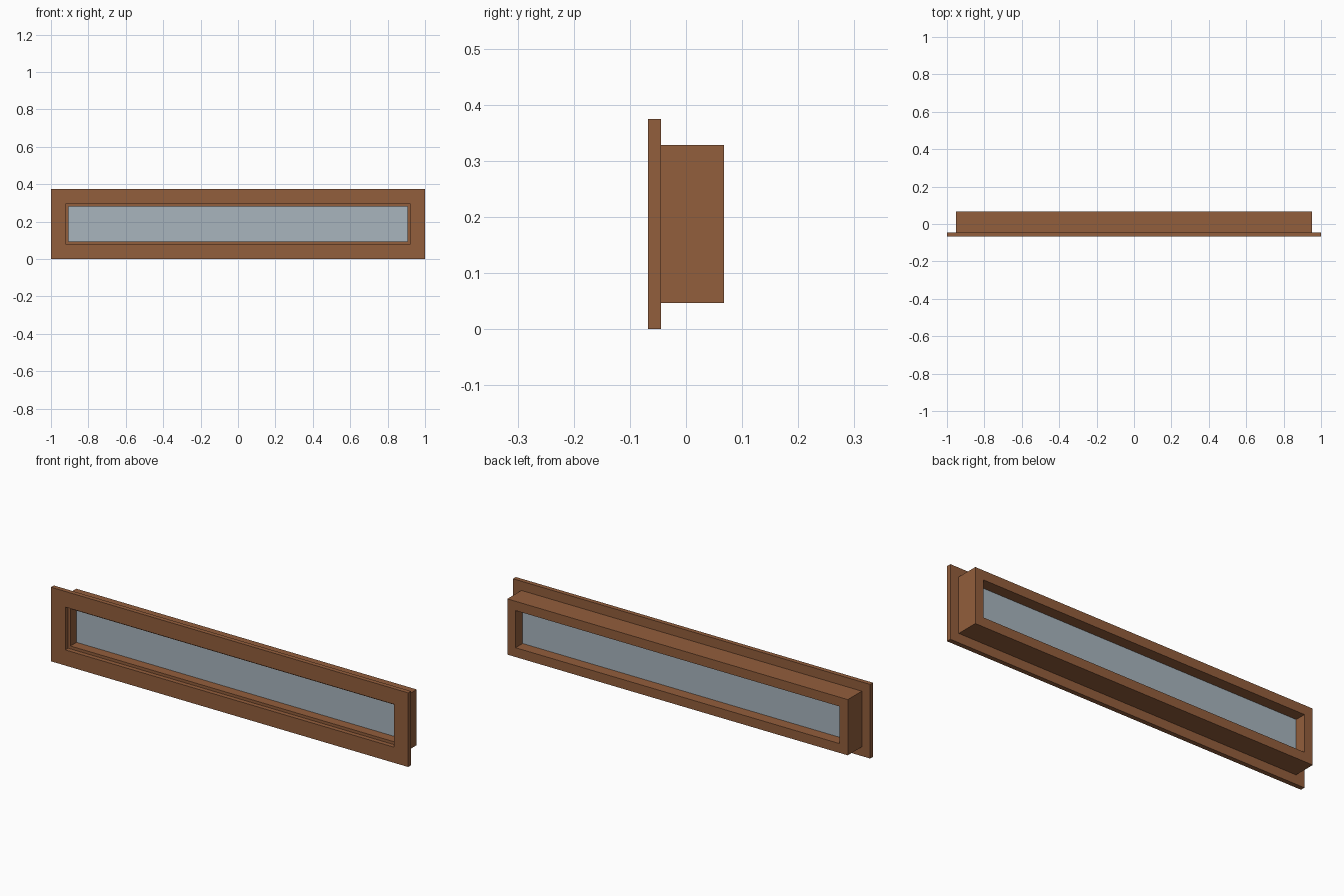
import bpy, bmesh

if "Cube" in bpy.data.objects:
    bpy.data.objects.remove(bpy.data.objects["Cube"])


def material(name, rgb):
    m = bpy.data.materials.new(name)
    m.diffuse_color = (*rgb, 1.0)
    m.use_nodes = True
    m.node_tree.nodes["Principled BSDF"].inputs["Base Color"].default_value = m.diffuse_color
    return m


wood = material("brown_wood", (0.291, 0.112, 0.045))
glass = material("grey_blue_glass", (0.392, 0.462, 0.515))

MID_Z = 0.1875  # height of the window centre


def rect(hx, hz):
    """Corners of a rectangle around the window centre."""
    return [(-hx, MID_Z - hz), (hx, MID_Z - hz), (hx, MID_Z + hz), (-hx, MID_Z + hz)]


def make_object(name, bm, mat):
    bmesh.ops.recalc_face_normals(bm, faces=bm.faces)
    mesh = bpy.data.meshes.new(name)
    bm.to_mesh(mesh)
    bm.free()
    mesh.materials.append(mat)
    obj = bpy.data.objects.new(name, mesh)
    bpy.context.collection.objects.link(obj)
    return obj


def prism(name, outline, y0, y1, mat):
    """Extrude an xz outline from y0 to y1."""
    bm = bmesh.new()
    face = bm.faces.new([bm.verts.new((x, y0, z)) for x, z in outline])
    ext = bmesh.ops.extrude_face_region(bm, geom=[face], use_keep_orig=True)
    moved = [v for v in ext["geom"] if isinstance(v, bmesh.types.BMVert)]
    bmesh.ops.translate(bm, verts=moved, vec=(0, y1 - y0, 0))
    return make_object(name, bm, mat)


def ring(name, outer, inner, y0, y1, mat):
    """Rectangular frame with a through opening."""
    bm = bmesh.new()
    loops = [[bm.verts.new((x, y, z)) for x, z in pts]
             for pts, y in ((outer, y0), (outer, y1), (inner, y1), (inner, y0))]
    for k in range(4):
        a, b = loops[k], loops[(k + 1) % 4]
        for i in range(4):
            j = (i + 1) % 4
            bm.faces.new((a[i], a[j], b[j], b[i]))
    return make_object(name, bm, mat)


# Front casing: four mitred boards
outer, inner = rect(1.0, 0.1875), rect(0.92, 0.1085)
for i, side in enumerate(("bottom", "right", "top", "left")):
    j = (i + 1) % 4
    prism("casing_" + side, [outer[i], outer[j], inner[j], inner[i]],
          -0.0675, -0.0445, wood)

# Deep window frame behind the casing
ring("window_frame", rect(0.953, 0.141), rect(0.907, 0.094), -0.0445, 0.0675, wood)

# Glass pane set mid-depth in the frame
prism("glass_pane", rect(0.907, 0.094), 0.004, 0.011, glass)
